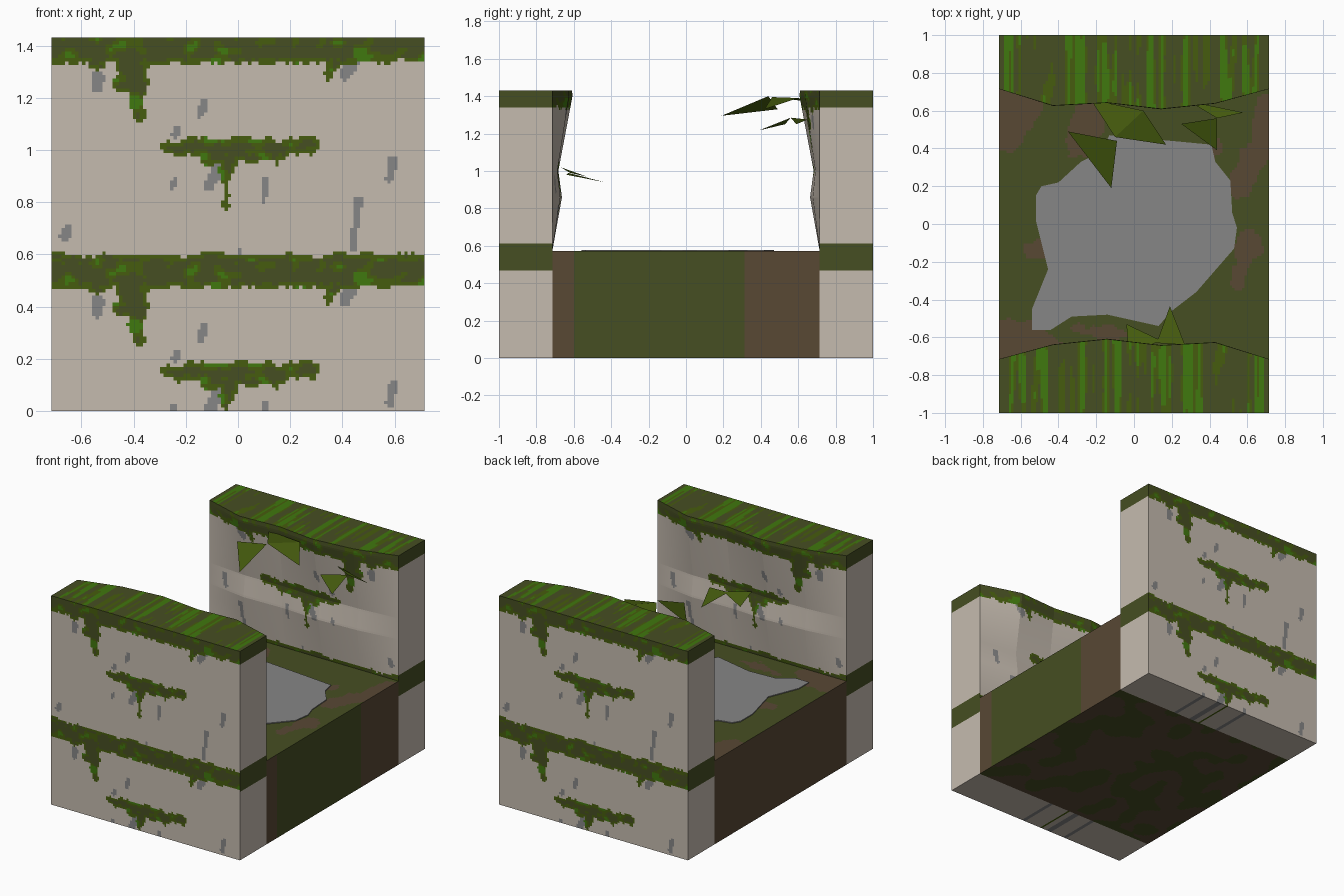
import bpy, bmesh, math
from mathutils import Vector, noise

if "Cube" in bpy.data.objects:
    bpy.data.objects.remove(bpy.data.objects["Cube"])

W, H, T, FLOOR = 0.715, 1.43, 0.715, 0.572   # half width, height, inner wall line, floor level


def material(name, r, g, b):
    m = bpy.data.materials.new(name)
    lin = [((c / 255 + 0.055) / 1.055) ** 2.4 for c in (r, g, b)]
    m.diffuse_color = (*lin, 1)
    m.use_nodes = True
    m.node_tree.nodes["Principled BSDF"].inputs["Base Color"].default_value = m.diffuse_color
    return m


MATS = [material("pale_stone", 197, 187, 175), material("grey_stone", 134, 134, 134),
        material("dark_moss", 70, 78, 34), material("mid_moss", 70, 92, 14),
        material("bright_moss", 64, 120, 14), material("brown_earth", 88, 72, 52)]
STONE, GREY, DARK, MID, BRIGHT, EARTH = range(6)


def nz(a, b, c=0.0):
    return noise.noise(Vector((a + 3.17, b + 7.31, c + 0.43)))


def lerp_table(t, table):
    for (a, va), (b, vb) in zip(table, table[1:]):
        if t <= b:
            return va + (vb - va) * (t - a) / (b - a)
    return table[-1][1]


def blob(x, z, s):
    """Signed depth inside a tapered stroke (x0, z0, r0, x1, z1, r1)."""
    x0, z0, r0, x1, z1, r1 = s
    dx, dz = x1 - x0, z1 - z0
    t = max(0, min(1, ((x - x0) * dx + (z - z0) * dz) / (dx * dx + dz * dz)))
    return r0 + (r1 - r0) * t - math.hypot(x - x0 - dx * t, z - z0 - dz * t)


# Moss drips and grey chips, in the upper tile of the wall pattern
MOSS = [(-.40, 1.33, .07, -.39, 1.25, .05), (-.39, 1.25, .04, -.38, 1.13, .018),
        (-.45, 1.25, .03, -.40, 1.26, .03), (-.56, 1.33, .02, -.52, 1.32, .02),
        (.37, 1.34, .03, .35, 1.28, .014), (-.27, 1.005, .022, .28, 1.02, .03),
        (-.17, 1.01, .035, .15, 1.0, .045), (-.04, .97, .03, -.05, .79, .013),
        (.13, .98, .03, .15, .95, .016), (-.12, .97, .03, -.06, .97, .03)]
CHIPS = [(-.54, 1.24, .024, -.535, 1.28, .024), (.41, 1.29, .025, .44, 1.34, .028),
         (-.145, 1.14, .017, -.13, 1.18, .017), (-.24, 1.06, .016, -.235, 1.075, .016),
         (-.11, .865, .02, -.05, .96, .03), (-.25, .86, .011, -.245, .88, .013),
         (.10, .80, .009, .105, .89, .012), (.58, .89, .016, .592, .955, .02),
         (.437, .62, .012, .463, .81, .015), (-.665, .67, .02, -.65, .70, .02),
         (.005, .58, .01, .008, .62, .01)]


def wall_colour(x, z):
    zz = (z - .57) % .86 + .57
    ragged = .018 * nz(x * 16, zz * 16) + .012 * nz(x * 45, zz * 45)
    depth = max([zz - 1.332 - .03 * max(0, x - .4), .602 - zz] + [blob(x, zz, s) for s in MOSS]) + ragged
    if depth > 0:
        n = nz(x * 17, zz * 26, 5)
        if n > .42:
            return BRIGHT
        return MID if n > .12 or depth < .014 else DARK
    return GREY if max(blob(x, zz, s) for s in CHIPS) > 0 else STONE


def end_colour(z):
    return DARK if z > 1.34 or .47 < z < .612 else STONE


def top_colour(x, y):
    a = nz(x * 32, y * 1.6, 2) + .35 * nz(x * 12, y * 5, 9)
    return BRIGHT if a > .2 else MID if a > -.02 else DARK


# Bulge of the inner wall face, across and up the wall
ACROSS = [(-W, 0), (-.429, .078), (-.143, .108), (.143, .074), (.429, .09), (W, 0)]
UP = [(0, 0), (.57, 0), (.86, .48), (1.0, .3), (1.40, 1), (H, .98)]


def inner(x, z):
    return -T + lerp_table(x, ACROSS) * lerp_table(z, UP)


def surface(bm, fn, nu, nv, colour):
    """Grid patch: fn maps u, v in 0..1 to a point, colour picks the face colour."""
    g = [[bm.verts.new(fn(i / nu, j / nv)) for j in range(nv + 1)] for i in range(nu + 1)]
    for i in range(nu):
        for j in range(nv):
            f = bm.faces.new((g[i][j], g[i + 1][j], g[i + 1][j + 1], g[i][j + 1]))
            f.material_index = colour(f.calc_center_median())


def finish(bm, name, weld=True):
    if weld:
        bmesh.ops.remove_doubles(bm, verts=bm.verts, dist=1e-4)
        bmesh.ops.recalc_face_normals(bm, faces=bm.faces)
    me = bpy.data.meshes.new(name)
    bm.to_mesh(me)
    bm.free()
    for m in MATS:
        me.materials.append(m)
    ob = bpy.data.objects.new(name, me)
    bpy.context.collection.objects.link(ob)
    return ob


def X(u):
    return -W + 2 * W * u


# Front wall, then the same wall turned round for the back
N, D = 110, 18
bm = bmesh.new()
surface(bm, lambda u, v: (X(u), -1, H * v), N, N, lambda c: wall_colour(c.x, c.z))
surface(bm, lambda u, v: (X(u), inner(X(u), H * v), H * v), N, N, lambda c: wall_colour(c.x, c.z))
surface(bm, lambda u, v: (X(u), -1 + (inner(X(u), H) + 1) * v, H), N, D, lambda c: top_colour(c.x, c.y))
surface(bm, lambda u, v: (X(u), -1 + (1 - T) * v, 0), N, D, lambda c: wall_colour(c.x, 0))
for side in (-W, W):
    surface(bm, lambda u, v: (side, -1 + (1 - T) * u, H * v), D, N, lambda c: end_colour(c.z))
front = finish(bm, "front_wall")
back = bpy.data.objects.new("back_wall", front.data)
back.rotation_euler.z = math.pi
bpy.context.collection.objects.link(back)

# Floor block with earth patches
PATCHES = [(-.66, .45, .09, -.62, .66, .12), (-.3, .42, .07, -.22, .56, .09), (.69, .40, .07, .70, .66, .05),
           (.56, .18, .04, .64, .38, .06), (-.66, -.62, .13, -.5, -.64, .1), (.55, -.32, .03, .60, -.12, .06),
           (-.55, -.14, .03, -.46, -.13, .05), (-.3, -.57, .02, -.02, -.59, .04), (.40, .36, .02, .43, .42, .03)]


def ground_colour(c):
    d = max(blob(c.x, c.y, s) for s in PATCHES) + .05 * nz(c.x * 9, c.y * 9) + .02 * nz(c.x * 25, c.y * 25)
    return EARTH if d > 0 else DARK


bm = bmesh.new()
surface(bm, lambda u, v: (X(u), T * (2 * v - 1), FLOOR), N, N, ground_colour)
surface(bm, lambda u, v: (X(u), T * (2 * v - 1), 0), N, N,
        lambda c: DARK if nz(c.x * 7, c.y * 7, 4) > .02 else EARTH)
surface(bm, lambda u, v: (W, T * (2 * u - 1), FLOOR * v), N, 1, lambda c: DARK if -.6 < c.y < .31 else EARTH)
surface(bm, lambda u, v: (-W, T * (2 * u - 1), FLOOR * v), N, 1, lambda c: EARTH)
for side in (-T, T):
    surface(bm, lambda u, v: (X(u), side, FLOOR * v), N, 1, lambda c: EARTH)
finish(bm, "floor_block")

# Bare stone slab set in the floor
OUTLINE = [(-.52, .15), (-.49, .2), (-.4, .22), (-.28, .33), (-.18, .38), (-.13, .47), (.2, .44), (.41, .42),
           (.43, .33), (.51, .23), (.52, .06), (.545, -.02), (.53, -.13), (.33, -.36), (.2, -.46), (.13, -.54),
           (-.14, -.48), (-.33, -.49), (-.44, -.56), (-.54, -.56), (-.54, -.45), (-.455, -.24), (-.52, .02)]
bm = bmesh.new()
face = bm.faces.new([bm.verts.new((x, y, FLOOR)) for x, y in OUTLINE])
ext = bmesh.ops.extrude_face_region(bm, geom=[face])
bmesh.ops.translate(bm, vec=(0, 0, .006), verts=[g for g in ext["geom"] if isinstance(g, bmesh.types.BMVert)])
for f in bm.faces:
    f.material_index = GREY
finish(bm, "stone_slab")


# Pointed moss leaves hanging out of the walls
def leaves(name, triangles):
    bm = bmesh.new()
    for tri in triangles:
        f = bm.faces.new([bm.verts.new(p) for p in tri])
        f.material_index = MID
        f.normal_update()
        if f.normal.z < 0:
            f.normal_flip()
    return finish(bm, name, weld=False)


leaves("front_leaves", [((.19, -.435, .94), (.12, -.63, .99), (.27, -.64, .98)),
                        ((-.04, -.53, .97), (-.03, -.67, 1.02), (.15, -.62, .99))])
leaves("back_upper_leaves", [((-.12, .19, 1.295), (-.35, .49, 1.33), (-.09, .44, 1.40)),
                             ((-.23, .66, 1.37), (-.1, .46, 1.395), (.05, .6, 1.39)),
                             ((.17, .42, 1.33), (-.1, .46, 1.395), (.05, .6, 1.39))])
leaves("back_side_leaves", [((.25, .53, 1.25), (.44, .39, 1.217), (.44, .56, 1.285)),
                            ((.29, .65, 1.275), (.58, .59, 1.25), (.44, .56, 1.285))])
